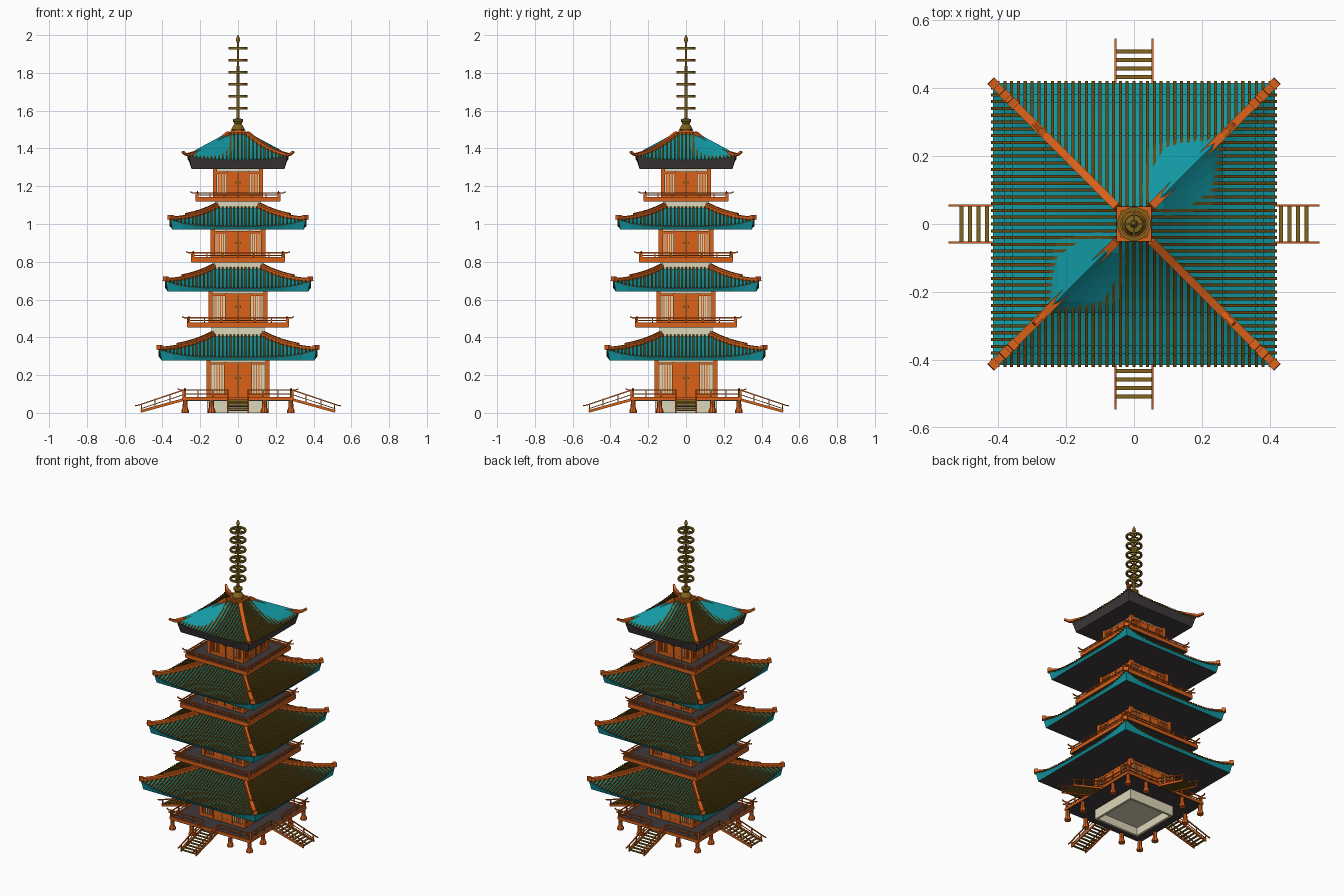
import bpy, bmesh
from math import pi, cos, sin
from mathutils import Vector, Matrix

if "Cube" in bpy.data.objects:
    bpy.data.objects.remove(bpy.data.objects["Cube"])

COL = dict(orange=(0.70, 0.12, 0.01), teal=(0.006, 0.31, 0.36), brown=(0.12, 0.065, 0.006),
           brass=(0.22, 0.125, 0.012), dark=(0.05, 0.042, 0.046), cream=(0.72, 0.68, 0.48))
MATS = {}
for key, c in COL.items():
    MATS[key] = bpy.data.materials.new(key)
    MATS[key].diffuse_color = (*c, 1)


def finish(name, bm, color, four=False, smooth=False):
    """Turn a bmesh into an object, optionally repeated on all four sides."""
    if four:
        geom = bm.verts[:] + bm.edges[:] + bm.faces[:]
        for k in (1, 2, 3):
            new = bmesh.ops.duplicate(bm, geom=geom)["geom"]
            bmesh.ops.rotate(bm, verts=[v for v in new if isinstance(v, bmesh.types.BMVert)],
                             cent=(0, 0, 0), matrix=Matrix.Rotation(k * pi / 2, 3, 'Z'))
    me = bpy.data.meshes.new(name)
    bm.to_mesh(me)
    bm.free()
    me.materials.append(MATS[color])
    ob = bpy.data.objects.new(name, me)
    bpy.context.collection.objects.link(ob)
    if smooth:
        bpy.context.view_layer.objects.active = ob
        ob.select_set(True)
        bpy.ops.object.shade_smooth_by_angle()
        ob.select_set(False)
    return ob


def box(bm, x0, x1, y0, y1, z0, z1):
    m = Matrix.Translation(((x0 + x1) / 2, (y0 + y1) / 2, (z0 + z1) / 2))
    bmesh.ops.create_cube(bm, size=1, matrix=m @ Matrix.Diagonal((x1 - x0, y1 - y0, z1 - z0, 1)))


def bar(bm, p, q, w, h):
    p, q = Vector(p), Vector(q)
    d = q - p
    m = Matrix.Translation((p + q) / 2) @ d.to_track_quat('Y', 'Z').to_matrix().to_4x4()
    bmesh.ops.create_cube(bm, size=1, matrix=m @ Matrix.Diagonal((w, d.length, h, 1)))


def lathe(bm, profile, n, cx=0, cy=0, closed=False):
    rings = [[bm.verts.new((cx + r * cos(2 * pi * i / n), cy + r * sin(2 * pi * i / n), z))
              for i in range(n)] for r, z in profile]
    pairs = list(zip(rings, rings[1:])) + ([(rings[-1], rings[0])] if closed else [])
    for a, b in pairs:
        for i in range(n):
            bm.faces.new((a[i], a[(i + 1) % n], b[(i + 1) % n], b[i]))
    if not closed:
        bm.faces.new(rings[0][::-1])
        bm.faces.new(rings[-1])


def roof(n, d0, z0, d1, z1, lift, under_z, under_d, fascia, bulge=0):
    def height(x, y):
        d = max(abs(x), abs(y))
        s = x * y / d ** 2
        t = (d - d0) / (d1 - d0)
        z = z0 + (z1 - z0) * (t + 0.4 * t * (1 - t)) + lift * max(t, 0) ** 1.5 * s ** 4
        return z, bulge * max(0, 4 * t * (1 - t)) ** 0.5 * max(0, s)

    # curved roof skin and its eave band
    skin, band = bmesh.new(), bmesh.new()
    R, S = 6, 12
    for k in range(4):
        rot = Matrix.Rotation(k * pi / 2, 3, 'Z')
        rows = []
        for i in range(R + 1):
            d = d0 + (d1 - d0) * i / R
            row = []
            for j in range(S + 1):
                p = rot @ Vector((d * (2 * j / S - 1), -d, 0))
                p.z = sum(height(p.x, p.y))
                row.append(skin.verts.new(p))
            rows.append(row)
        for a, b in zip(rows, rows[1:]):
            for j in range(S):
                skin.faces.new((a[j], b[j], b[j + 1], a[j + 1]))
        top = [band.verts.new(v.co) for v in rows[-1]]
        low = [band.verts.new(rot @ Vector((under_d * (2 * j / S - 1), -under_d, under_z)))
               for j in range(S + 1)]
        for j in range(S):
            band.faces.new((low[j], low[j + 1], top[j + 1], top[j]))
    finish(f"roof_{n}_skin", skin, "teal")
    finish(f"roof_{n}_eave_band", band, fascia)
    bm = bmesh.new()
    box(bm, -under_d, under_d, -under_d, under_d, under_z, under_z + 0.004)
    finish(f"roof_{n}_underside", bm, "dark")

    # tile ribs running down each slope
    bm = bmesh.new()
    count = int(d1 / 0.02)
    for i in range(-count, count + 1):
        x = i * 0.02
        a, b = max(d0, abs(x) + 0.004), d1 + 0.004
        if b - a < 0.012:
            continue
        ys = [a + (b - a) * j / 4 for j in range(5)]
        pts = [(x, -y, height(x, -y)[0] + 0.003) for y in ys]
        for p, q in zip(pts, pts[1:]):
            bar(bm, p, q, 0.009, 0.011)
    finish(f"roof_{n}_tile_ribs", bm, "brown", True)

    # hip ridges with a second raised layer and upturned tip
    bm = bmesh.new()
    ds = [d0 + (d1 - d0) * j / 6 for j in range(7)]
    pts = [Vector((d, -d, height(d, -d)[0] + 0.006)) for d in ds]
    for p, q in zip(pts, pts[1:]):
        bar(bm, p, q, 0.024, 0.018)
    if bulge:
        mid = pts[-1] + Vector((0.015, -0.015, 0.004))
        bar(bm, pts[-1], mid, 0.018, 0.014)
        bar(bm, mid, mid + Vector((0.017, -0.017, 0.012)), 0.013, 0.012)
    else:
        up = Vector((0, 0, 0.013))
        for p, q in zip(pts[:5], pts[1:5]):
            bar(bm, p + up, q + up, 0.016, 0.012)
        bar(bm, pts[-1] - Vector((0.01, -0.01, -0.004)), pts[-1] + Vector((0.006, -0.006, 0.006)), 0.028, 0.024)
    finish(f"roof_{n}_hip_ridges", bm, "orange", True)


def storey(n, h, z0, z1):
    # plaster core
    bm = bmesh.new()
    w = h - 0.012
    box(bm, -w, w, -w, w, z0, z1)
    finish(f"storey_{n}_wall", bm, "cream")
    # columns, beams, doors and window slats
    bm = bmesh.new()
    box(bm, -h, -h + 0.022, -h, -h + 0.022, z0, z1)
    box(bm, -h, h, -h + 0.003, -w, z0, z0 + 0.02)
    box(bm, -h, h, -h + 0.003, -w, z1 - 0.035, z1 - 0.022)
    dw = h * 0.38
    for s in (-1, 1):
        a, b = sorted((s * 0.002, s * dw))
        box(bm, a, b, -h + 0.004, -w, z0, z1 - 0.025)
        a, b = sorted((s * dw, s * (dw + 0.01)))
        box(bm, a, b, -h, -w, z0, z1 - 0.02)
        lo, hi = dw + 0.022, h - 0.028
        for j in range(5):
            x = s * (lo + (hi - lo) * j / 4)
            box(bm, x - 0.0025, x + 0.0025, -h + 0.007, -w, z0 + 0.02, z1 - 0.03)
    finish(f"storey_{n}_timber_front", bm, "orange", True)
    # door hinges and pulls
    bm = bmesh.new()
    for x in (-0.012, 0.012):
        zc = (z0 + z1) / 2
        box(bm, x - 0.003, x + 0.003, -h, -h + 0.006, zc - 0.006, zc + 0.006)
    box(bm, -0.0025, 0.0025, -h + 0.001, -w, z0, z1 - 0.03)
    finish(f"storey_{n}_door_fittings", bm, "brown", True)


def balcony(n, d, z0, z1, top, gap=0):
    bm = bmesh.new()
    box(bm, -d, d, -d, d, z0, z1)
    finish(f"balcony_{n}_floor", bm, "dark")
    # edge beam, posts and rails with flared ends
    bm = bmesh.new()
    box(bm, -d - 0.003, d + 0.003, -d - 0.003, -d + 0.008, z0 + 0.004, z1 + 0.004)
    y, e = -d + 0.008, d + 0.018
    box(bm, -d + 0.004, -d + 0.014, y - 0.005, y + 0.005, z1, top + 0.004)
    spans = [(-e, -gap), (gap, e)] if gap else [(-e, e)]
    for a, b in spans:
        bar(bm, (a, y, top), (b, y, top), 0.006, 0.006)
        lo, hi = max(a, -d), min(b, d)
        bar(bm, (lo, y, (z1 + top) / 2), (hi, y, (z1 + top) / 2), 0.005, 0.005)
        k = 3 if gap else 6
        for j in range(k + 1):
            x = lo + (hi - lo) * j / k
            box(bm, x - 0.003, x + 0.003, y - 0.003, y + 0.003, z1, top)
    for s in (-1, 1):
        bar(bm, (s * e, y, top), (s * (e + 0.012), y, top + 0.006), 0.006, 0.006)
    finish(f"balcony_{n}_railing", bm, "orange", True)


# roofs
roof(1, 0.13, 0.41, 0.415, 0.295, 0.04, 0.277, 0.405, "teal")
roof(2, 0.12, 0.77, 0.382, 0.66, 0.038, 0.642, 0.372, "teal")
roof(3, 0.11, 1.09, 0.358, 0.988, 0.036, 0.971, 0.348, "teal")
roof(4, 0.05, 1.475, 0.262, 1.34, 0.02, 1.29, 0.245, "dark", bulge=0.028)

# storeys and balconies
for i, (h, z0, z1) in enumerate([(0.167, 0.08, 0.29), (0.156, 0.47, 0.655),
                                 (0.145, 0.815, 0.985), (0.132, 1.14, 1.30)], 1):
    storey(i, h, z0, z1)
balcony(1, 0.29, 0.064, 0.08, 0.122, gap=0.055)
balcony(2, 0.267, 0.452, 0.474, 0.504)
balcony(3, 0.245, 0.795, 0.82, 0.848)
balcony(4, 0.223, 1.118, 1.14, 1.165)

# plaster necks between roof and next balcony
for i, (h, z0, z1) in enumerate([(0.14, 0.38, 0.455), (0.135, 0.74, 0.80), (0.12, 1.06, 1.12)], 1):
    bm = bmesh.new()
    box(bm, -h, h, -h, h, z0, z1)
    finish(f"neck_{i}", bm, "cream")

# hollow foundation
bm = bmesh.new()
box(bm, -0.165, 0.165, -0.165, -0.15, 0, 0.066)
finish("foundation_walls", bm, "cream", True)
bm = bmesh.new()
box(bm, -0.16, 0.16, -0.16, 0.16, 0.05, 0.06)
finish("foundation_ceiling", bm, "cream")

# veranda stilts with flared feet
bm = bmesh.new()
for x in (-0.28, -0.14, 0.14):
    lathe(bm, [(0.02, 0), (0.02, 0.012), (0.013, 0.03), (0.012, 0.066)], 8, x, -0.28)
finish("veranda_stilts", bm, "orange", True)

# stairs on each side
bm = bmesh.new()
for j in range(9):
    t = (j + 0.5) / 9
    y, z = -0.295 - 0.225 * t, 0.07 - 0.06 * t
    box(bm, -0.052, 0.052, y - 0.006, y + 0.006, z - 0.003, z + 0.003)
finish("stair_treads", bm, "brass", True)
bm = bmesh.new()
for s in (-1, 1):
    x = s * 0.054
    bar(bm, (x, -0.29, 0.07), (x, -0.515, 0.008), 0.006, 0.014)
    bar(bm, (x, -0.285, 0.122), (x, -0.53, 0.04), 0.006, 0.006)
    bar(bm, (x, -0.53, 0.04), (x, -0.545, 0.038), 0.006, 0.006)
    bar(bm, (x, -0.29, 0.096), (x, -0.515, 0.022), 0.004, 0.004)
    for y, z in ((-0.36, 0.052), (-0.44, 0.03), (-0.51, 0.003)):
        box(bm, x - 0.003, x + 0.003, y - 0.003, y + 0.003, z, z + 0.045)
finish("stair_handrails", bm, "orange", True)

# spire: square cap, stacked base, mast and rings
bm = bmesh.new()
box(bm, -0.052, 0.052, -0.052, 0.052, 1.465, 1.488)
box(bm, -0.04, 0.04, -0.04, 0.04, 1.488, 1.496)
finish("spire_cap", bm, "orange")
bm = bmesh.new()
lathe(bm, [(0.034, 1.49), (0.036, 1.5), (0.026, 1.52), (0.018, 1.53), (0.028, 1.545), (0.026, 1.556),
           (0.008, 1.558), (0.006, 1.96), (0.011, 1.972), (0.009, 1.985), (0.001, 2.0)], 16)
finish("spire_mast", bm, "brass", smooth=True)
bm = bmesh.new()
for i in range(6):
    z = 1.613 + 0.0634 * i
    lathe(bm, [(0.039, z - 0.006), (0.05, z - 0.006), (0.05, z + 0.006), (0.039, z + 0.006)], 20, closed=True)
    lathe(bm, [(0.012, z - 0.007), (0.012, z + 0.007)], 12)
    bar(bm, (-0.042, 0, z), (0.042, 0, z), 0.006, 0.006)
    bar(bm, (0, -0.042, z), (0, 0.042, z), 0.006, 0.006)
bmesh.ops.recalc_face_normals(bm, faces=bm.faces[:])
finish("spire_rings", bm, "brass", smooth=True)

for m in bpy.data.materials:
    if m.users and not m.is_grease_pencil:
        m.use_nodes = True
        m.node_tree.nodes["Principled BSDF"].inputs["Base Color"].default_value = m.diffuse_color
